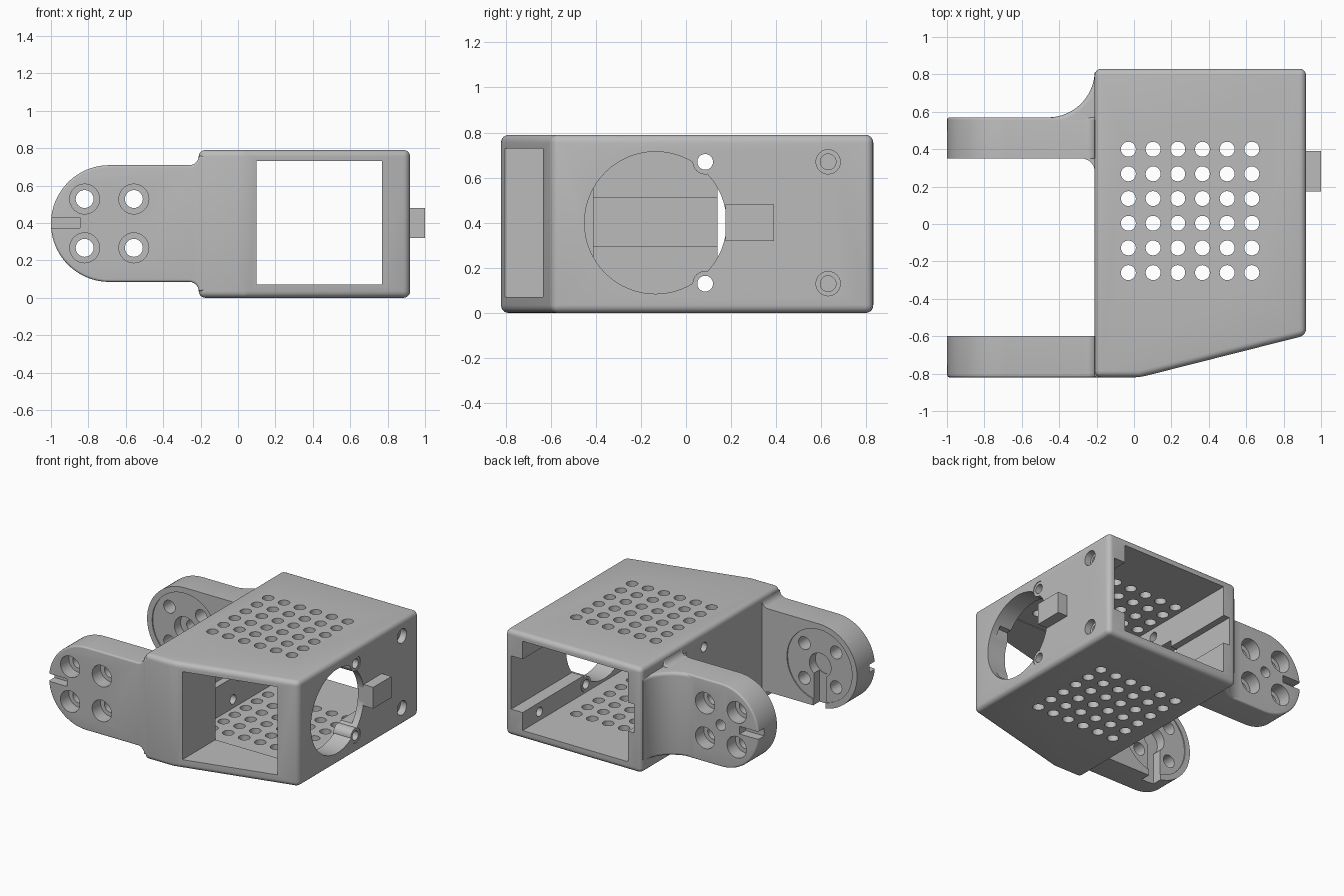
import bpy, bmesh, math
from mathutils import Vector

cube = bpy.data.objects.get("Cube")
if cube:
    bpy.data.objects.remove(cube, do_unlink=True)

grey = bpy.data.materials.new("plain grey")
grey.use_nodes = True
COLOUR = (0.5, 0.5, 0.5, 1)
grey.diffuse_color = COLOUR
grey.node_tree.nodes["Principled BSDF"].inputs["Base Color"].default_value = COLOUR

AXES = {"x": lambda a, b, t: (t, a, b),
        "y": lambda a, b, t: (a, t, b),
        "z": lambda a, b, t: (a, b, t)}


def arc(cx, cy, r, start, end, n=12):
    angles = [math.radians(start + (end - start) * i / n) for i in range(n + 1)]
    return [(cx + r * math.cos(a), cy + r * math.sin(a)) for a in angles]


def circle(cx, cy, r, n=32):
    return arc(cx, cy, r, 0, 360, n)[:-1]


def rect(a0, a1, b0, b1):
    return [(a0, b0), (a1, b0), (a1, b1), (a0, b1)]


def prism(name, outlines, axis, lo, hi, bevel=0, rule=None):
    """Extrude outlines along an axis and round the edges chosen by rule."""
    bm = bmesh.new()
    place = AXES[axis]
    for pts in outlines:
        bottom = [bm.verts.new(place(a, b, lo)) for a, b in pts]
        top = [bm.verts.new(place(a, b, hi)) for a, b in pts]
        bm.faces.new(bottom)
        bm.faces.new(top)
        for i in range(len(pts)):
            j = (i + 1) % len(pts)
            bm.faces.new((bottom[i], bottom[j], top[j], top[i]))
    bmesh.ops.recalc_face_normals(bm, faces=bm.faces)
    if bevel:
        edges = [e for e in bm.edges if rule is None or rule(e.verts[0].co, e.verts[1].co)]
        bmesh.ops.bevel(bm, geom=edges, offset=bevel, segments=5, profile=0.5,
                        affect='EDGES', clamp_overlap=True)
    mesh = bpy.data.meshes.new(name)
    bm.to_mesh(mesh)
    bm.free()
    mesh.materials.append(grey)
    obj = bpy.data.objects.new(name, mesh)
    bpy.context.collection.objects.link(obj)
    return obj


def activate(obj):
    bpy.ops.object.select_all(action='DESELECT')
    obj.select_set(True)
    bpy.context.view_layer.objects.active = obj


def cut(obj, outlines, axis, lo, hi):
    cutter = prism("cutter", outlines, axis, lo, hi)
    cutter.hide_render = True
    mod = obj.modifiers.new("cut", 'BOOLEAN')
    mod.operation = 'DIFFERENCE'
    mod.solver = 'EXACT'
    mod.object = cutter
    activate(obj)
    bpy.ops.object.modifier_apply(modifier=mod.name)
    bpy.data.objects.remove(cutter, do_unlink=True)


# Housing with a slanted front corner
body = prism("housing", [[(-0.21, -0.82), (0.03, -0.82), (0.92, -0.595),
                          (0.92, 0.83), (-0.21, 0.83)]], "z", 0, 0.79, 0.035)

# Cavity: front window, wide rear bay, channels between the side rails
cut(body, [rect(0.1, 0.77, -1, 1)], "z", 0.07, 0.73)
cut(body, [rect(-0.1, 0.775, -0.41, 1.1)], "z", 0.065, 0.735)
cut(body, [rect(0.2, 0.87, -0.42, 1.2)], "z", 0.2, 0.6)
cut(body, [rect(-0.15, 0.3, -0.41, 1.3)], "z", 0.295, 0.51)

# Round side opening and cable window
cut(body, [circle(-0.135, 0.4, 0.315, 64)], "x", 0.65, 1.1)
cut(body, [rect(0.14, 0.27, 0.24, 0.56)], "x", -0.3, 0)

# Ventilation holes in top and bottom
vents = [circle(-0.03 + 0.132 * i, 0.4 - 0.132 * j, 0.04, 20)
         for i in range(6) for j in range(6)]
cut(body, vents, "z", -0.2, 1)

# Screw holes with counterbores
HEIGHTS = (0.13, 0.67)
cut(body, [circle(0.085, z, 0.035, 20) for z in HEIGHTS], "x", -0.4, 1.2)
cut(body, [circle(0.63, z, 0.035, 20) for z in HEIGHTS], "x", 0.6, 1.2)
cut(body, [circle(y, z, 0.054, 24) for y in (0.085, 0.63) for z in HEIGHTS],
    "x", 0.87, 1.3)

# Screw sleeves that cross the round opening
sleeves = []
for z in HEIGHTS:
    sleeve = prism("screw_sleeve", [circle(0.085, z, 0.056, 24)], "x", 0.77, 0.915)
    cut(sleeve, [circle(0.085, z, 0.035, 20)], "x", 0.6, 1.2)
    sleeves.append(sleeve)

# Block on the side wall
plug = prism("side_block", [rect(0.175, 0.39, 0.32, 0.48)], "x", 0.88, 1.0)

# Arm outline: round tip and small flares at the root
MID, R, TIP = 0.397, 0.312, -0.688
low, high = MID - R, MID + R
F = 0.05
outline = (arc(TIP, MID, R, 90, 270, 40)
           + arc(-0.21 - F, low - F, F, 90, 0, 6)
           + [(-0.18, low - F), (-0.18, high + F)]
           + arc(-0.21 - F, high + F, F, 360, 270, 6))


def make_arm(name, inner, outer):
    s = 1 if outer > inner else -1

    def outer_edge(a, b):
        return (abs(a.y - outer) < 1e-4 and abs(b.y - outer) < 1e-4
                and min(a.x, b.x) < -0.19)

    def span(p, q):
        return min(p, q), max(p, q)

    arm = prism(name, [outline], "y", *span(inner, outer), 0.07, outer_edge)
    holes = [(x, z) for x in (-0.82, -0.557) for z in (0.267, 0.528)]
    cut(arm, [circle(TIP, MID, 0.27, 48)], "y", *span(inner - s * 0.2, inner + s * 0.008))
    cut(arm, [circle(x, z, 0.048, 24) for x, z in holes], "y", *span(inner - s, outer + s))
    cut(arm, [circle(x, z, 0.08, 32) for x, z in holes], "y",
        *span(outer - s * 0.1, outer + s * 0.5))
    cut(arm, [rect(-1.1, -0.845, 0.373, 0.43)], "y",
        *span(outer - s * 0.07, outer + s * 0.4))
    return arm


# Front arm with a keyhole slot on its inner face
front_arm = make_arm("front_arm", -0.6, -0.82)
cut(front_arm, [circle(TIP, MID, 0.09, 32)], "y", -0.68, -0.3)
cut(front_arm, [rect(-0.74, -0.636, -0.1, MID)], "y", -0.675, -0.35)

# Rear arm with a pivot hole and a bearing recess
rear_arm = make_arm("rear_arm", 0.35, 0.57)
cut(rear_arm, [circle(TIP, MID, 0.04, 24)], "y", 0.2, 0.8)
cut(rear_arm, [circle(TIP, MID, 0.09, 32)], "y", 0.2, 0.43)


# Curved web joining the rear arm to the housing
def web_edge(a, b):
    return (abs(a.z - b.z) < 1e-4 and min(a.y, b.y) > 0.56
            and min(a.x, b.x) < -0.2)


web = prism("rear_web", [[(-0.18, 0.28), (-0.18, 0.81)]
                         + arc(-0.46, 0.82, 0.25, -2, -90, 16)
                         + [(-0.46, 0.37), (-0.3, 0.37)]
                         + arc(-0.28, 0.28, 0.07, 90, 0, 8)],
            "z", low, high, 0.07, web_edge)

for obj in [body, plug, front_arm, rear_arm, web] + sleeves:
    activate(obj)
    bpy.ops.object.shade_smooth_by_angle(angle=math.radians(30))
